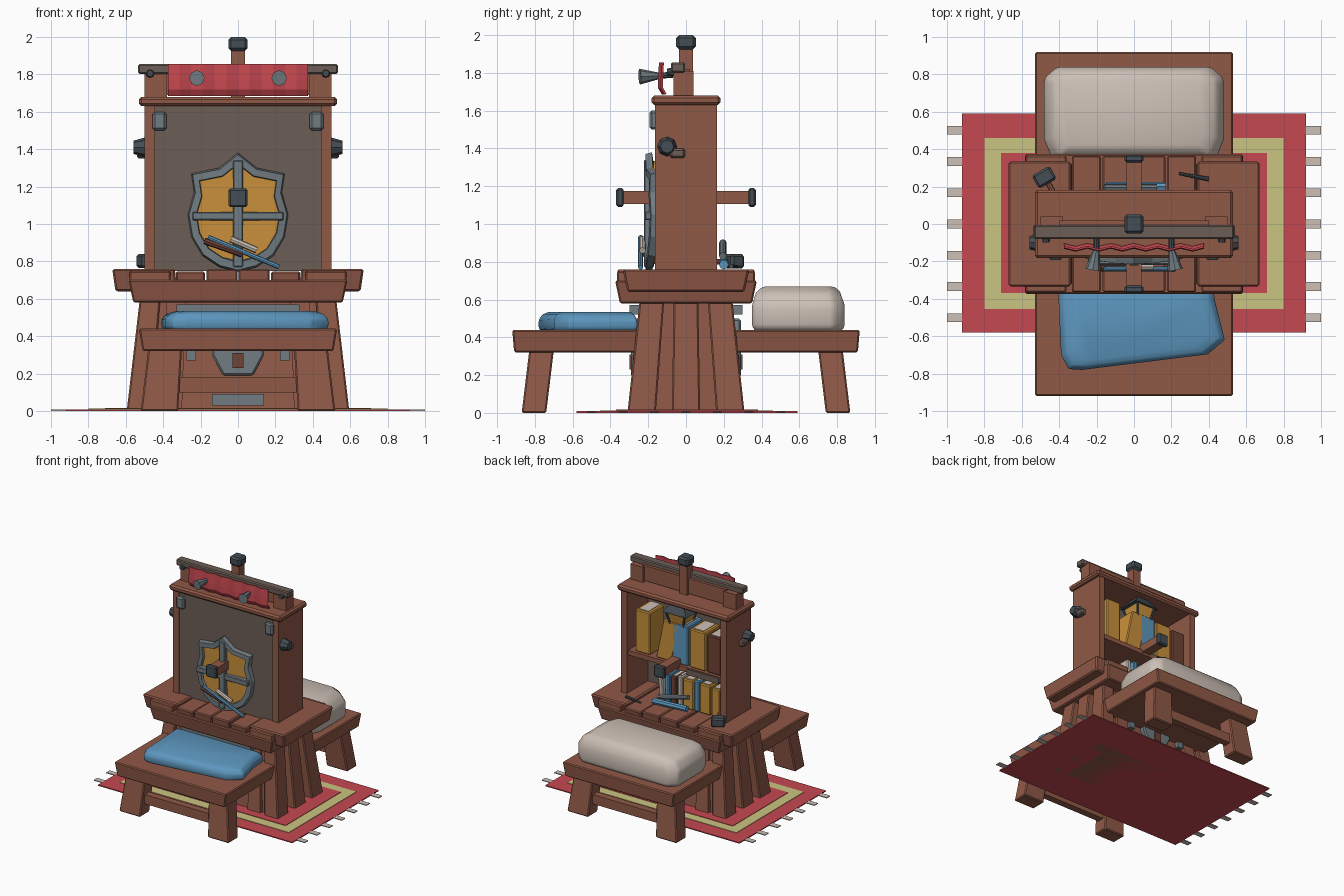
import bpy, bmesh, math
from mathutils import Vector

if "Cube" in bpy.data.objects:
    bpy.data.objects.remove(bpy.data.objects["Cube"])


def material(name, r, g, b):
    m = bpy.data.materials.new(name)
    m.use_nodes = True
    m.diffuse_color = (r, g, b, 1)
    m.node_tree.nodes["Principled BSDF"].inputs["Base Color"].default_value = (r, g, b, 1)
    return m


WOOD = material("red brown wood", .28, .1, .063)
DARK_WOOD = material("dark brown leather", .16, .055, .035)
BOARD = material("taupe board", .15, .114, .093)
STEEL = material("grey steel", .165, .2, .22)
IRON = material("dark iron", .058, .076, .089)
RED = material("red cloth", .56, .065, .08)
YELLOW = material("pale yellow cloth", .6, .55, .22)
BLUE = material("blue cloth", .11, .31, .52)
CREAM = material("cream linen", .61, .53, .47)
ORANGE = material("amber", .58, .28, .045)


def finish(name, bm, mat, bevel=0, segments=1, smooth=False):
    bmesh.ops.recalc_face_normals(bm, faces=bm.faces)
    mesh = bpy.data.meshes.new(name)
    bm.to_mesh(mesh)
    bm.free()
    mesh.materials.append(mat)
    ob = bpy.data.objects.new(name, mesh)
    bpy.context.collection.objects.link(ob)
    if bevel:
        mod = ob.modifiers.new("worn edges", "BEVEL")
        mod.width, mod.segments = bevel, segments
    for p in mesh.polygons:
        p.use_smooth = smooth
    return ob


def loft(name, loops, mat, closed=False, **style):
    """Skin a list of equal loops; cap the ends unless closed into a ring."""
    bm = bmesh.new()
    rows = [[bm.verts.new(p) for p in loop] for loop in loops]
    pairs = list(zip(rows, rows[1:])) + ([(rows[-1], rows[0])] if closed else [])
    n = len(rows[0])
    for a, b in pairs:
        for i in range(n):
            bm.faces.new((a[i], a[(i + 1) % n], b[(i + 1) % n], b[i]))
    if not closed:
        bm.faces.new(rows[0])
        bm.faces.new(rows[-1])
    return finish(name, bm, mat, **style)


def rect(cx, cy, z, w, d):
    return [(cx + i * w / 2, cy + j * d / 2, z) for i, j in ((-1, -1), (1, -1), (1, 1), (-1, 1))]


def taper(name, low, high, mat, **style):
    return loft(name, [rect(*low), rect(*high)], mat, **style)


def box(name, x, y, z, mat, **style):
    """Block from ranges along each axis."""
    base = (sum(x) / 2, sum(y) / 2)
    size = (x[1] - x[0], y[1] - y[0])
    return taper(name, (*base, z[0], *size), (*base, z[1], *size), mat, **style)


def rod(name, start, end, r1, r2, mat, sides=8):
    a, b = Vector(start), Vector(end)
    bm = bmesh.new()
    bmesh.ops.create_cone(bm, cap_ends=True, segments=sides, radius1=r1, radius2=r2, depth=(b - a).length)
    ob = finish(name, bm, mat)
    ob.location = (a + b) / 2
    ob.rotation_euler = (b - a).to_track_quat("Z", "Y").to_euler()
    return ob


def half(w):
    return (-w, w)


# Rug with yellow border and fringes
box("rug", half(.92), (-.58, .59), (0, .009), RED)
box("rug_border", half(.8), (-.455, .46), (.004, .013), YELLOW)
box("rug_centre", half(.71), (-.37, .38), (.008, .017), RED)
for side in (-1, 1):
    for i in range(7):
        y = (i - 3) * .167
        box("rug_fringe", sorted((side * .91, side)), (y - .023, y + .023), (.001, .008), CREAM)

# Front and back benches
for s in (-1, 1):
    taper("bench_seat", (0, s * .57, .32, 1.02, .68), (0, s * .57, .44, 1.06, .7), WOOD, bevel=.008)
    for side in (-1, 1):
        taper("bench_leg", (side * .42, s * .805, 0, .2, .13), (side * .39, s * .765, .33, .18, .13), WOOD, bevel=.008)
    box("bench_stretcher", half(.35), (s * .79 - .03, s * .79 + .03), (.1, .18), WOOD)

# Table pedestal, splayed legs and steel fittings
taper("pedestal", (0, 0, 0, .94, .54), (0, 0, .6, .86, .44), WOOD)
for side in (-1, 1):
    for j in (-1, 0, 1):
        taper("table_leg", (side * .53, j * .235, 0, .13, .15), (side * .47, j * .18, .6, .11, .13), WOOD, bevel=.008)
    taper("inner_leg", (side * .36, 0, 0, .12, .6), (side * .33, 0, .6, .1, .48), WOOD)
for s in (-1, 1):
    crest = [(-.14, .3), (-.08, .19), (.08, .19), (.14, .3), (.11, .5), (-.11, .5)]
    loft("pedestal_crest", [[(x, s * y, z) for x, z in crest] for y in (.22, .29)], STEEL, bevel=.01)
    box("crest_boss", half(.03), sorted((s * .27, s * .3)), (.23, .31), DARK_WOOD)
    box("steel_band", half(.33), sorted((s * .2, s * .3)), (.52, .57), STEEL)
    box("foot_plate", half(.14), sorted((s * .24, s * .3)), (.03, .09), STEEL)
    for side in (-1, 1):
        x = side * .25
        box("corner_stud", (x - .025, x + .025), sorted((s * .22, s * .28)), (.27, .33), STEEL)

# Layered table top of separate planks
taper("table_apron", (0, 0, .58, 1.12, .7), (0, 0, .7, 1.17, .75), WOOD, bevel=.008)
for side in (-1, 1):
    taper("end_planks", (side * .49, 0, .64, .33, .62), (side * .505, 0, .76, .335, .67), WOOD, bevel=.01)
    box("end_trim", sorted((side * .36, side * .58)), half(.365), (.69, .75), WOOD, bevel=.008)
    for k in (0, 1):
        cx = side * (.085 + k * .17)
        w = .165 - k * .01
        taper("middle_plank", (cx, 0, .69, w, .71), (cx, 0, .758 - k * .012, w, .73), WOOD, bevel=.008)

# Cabinet, open at the back
for side in (-1, 1):
    box("cabinet_side", sorted((side * .445, side * .5)), (-.165, .165), (.75, 1.64), WOOD)
box("cabinet_front", half(.45), (-.155, -.12), (.75, 1.64), BOARD)
box("cabinet_cap", half(.53), half(.183), (1.63, 1.68), WOOD, bevel=.014)
box("shelf", half(.45), (-.13, .15), (1.085, 1.125), WOOD)
box("shelf_plaque", (-.42, -.12), (.14, .163), (1.07, 1.12), BOARD)
for side in (-1, 1):
    x = side * .42
    box("corner_plate", (x - .037, x + .037), (-.193, -.15), (1.5, 1.6), STEEL, bevel=.012)
    rod("side_knob", (side * .49, -.1, 1.41), (side * .56, -.1, 1.41), .055, .035, IRON)
    box("side_peg", sorted((side * .49, side * .54)), (-.085, -.005), (1.35, 1.4), BOARD, bevel=.01)

# Books on both shelves: centre, width, height, colour, lean
upper = [(.32, .14, .36, ORANGE, 0), (.12, .15, .34, ORANGE, -.07), (-.035, .15, .34, BLUE, 0),
         (-.2, .15, .33, ORANGE, 0), (-.355, .13, .32, DARK_WOOD, 0)]
lower = [(.14, .04, .24, CREAM, .02), (.09, .04, .25, BLUE, 0), (.03, .05, .24, DARK_WOOD, 0),
         (-.03, .04, .26, CREAM, 0), (-.11, .1, .25, ORANGE, 0), (-.19, .045, .26, BLUE, 0),
         (-.27, .1, .25, ORANGE, 0), (-.37, .08, .24, ORANGE, 0)]
for base, row in ((1.125, upper), (.76, lower)):
    for x, w, h, mat, lean in row:
        taper("book", (x, .03, base, w, .2), (x + lean, .03, base + h, w, .2), mat, bevel=.008)
        box("book_pages", (x + lean - w * .3, x + lean + w * .3), (-.05, .11), (base + h - .01, base + h + .004), CREAM)

# Lantern hanging under the cap
taper("lantern_glass", (0, .06, 1.37, .09, .09), (0, .06, 1.56, .17, .17), ORANGE)
taper("lantern_hood", (0, .06, 1.55, .23, .2), (0, .06, 1.63, .1, .1), IRON)
box("lantern_base", half(.055), (.005, .115), (1.35, 1.38), IRON)
for i in (-1, 1):
    for j in (-1, 1):
        rod("lantern_bar", (i * .047, .06 + j * .047, 1.37), (i * .088, .06 + j * .088, 1.56), .01, .01, IRON, 4)

# Shield on the front board
right = [(.1, 1.3), (.25, 1.27), (.235, 1.17), (.27, 1.05), (.25, .93), (.19, .83), (.1, .77)]
outline = [(0, 1.38)] + right + [(0, .745)] + [(-x, z) for x, z in reversed(right)]


def shield_loop(scale, y):
    return [(x * scale, y + .45 * (x * scale) ** 2, 1.05 + (z - 1.05) * scale) for x, z in outline]


loft("shield_rim", [shield_loop(1, -.18), shield_loop(.97, -.215), shield_loop(.83, -.215), shield_loop(.8, -.17)],
     STEEL, closed=True)
loft("shield_face", [shield_loop(.86, -.16), shield_loop(.86, -.192)], ORANGE)
box("shield_upright", half(.027), (-.222, -.17), (.77, 1.34), STEEL, bevel=.006)
box("shield_crossbar", half(.245), (-.218, -.165), (1.02, 1.065), STEEL, bevel=.006)

# Through beam with iron end caps
box("through_beam", half(.04), half(.35), (1.105, 1.175), WOOD)
for s in (-1, 1):
    box("beam_cap", half(.05), sorted((s * .33, s * .37)), (1.09, 1.19), IRON, bevel=.01)

# Sticks leaning on the shield
rod("brown_stick", (-.18, -.235, .91), (.02, -.235, .84), .018, .018, DARK_WOOD)
rod("blue_stick", (-.16, -.24, .93), (.22, -.24, .77), .013, .013, BLUE)
rod("cream_stick", (-.04, -.23, .92), (.1, -.23, .86), .018, .018, CREAM)

# Roof rail, post and hanging cloth
box("roof_post", half(.037), half(.037), (1.67, 1.93), WOOD)
box("post_cap", half(.052), half(.052), (1.925, 2), IRON, bevel=.015)
box("roof_rail", half(.535), (-.08, -.005), (1.803, 1.855), BOARD, bevel=.008)
box("rail_board", half(.4), (-.01, .02), (1.69, 1.82), WOOD)
for side in (-1, 1):
    box("rail_support", sorted((side * .38, side * .5)), (-.065, .04), (1.67, 1.81), WOOD)
    rod("rail_stud", (side * .47, -.06, 1.805), (side * .47, -.1, 1.805), .024, .018, IRON)
    rod("flared_peg", (side * .2, -.07, 1.79), (side * .2, -.14, 1.785), .016, .016, IRON)
    rod("flared_peg_head", (side * .2, -.13, 1.785), (side * .22, -.245, 1.78), .014, .042, STEEL)
bm = bmesh.new()
grid = []
for y, z in ((-.135, 1.855), (-.14, 1.77), (-.14, 1.72), (-.12, 1.685)):
    grid.append([bm.verts.new((i * .75 / 24 - .375, y + .008 * math.cos(i * math.pi / 2), z)) for i in range(25)])
for a, b in zip(grid, grid[1:]):
    for i in range(24):
        bm.faces.new((a[i], a[i + 1], b[i + 1], b[i]))
cloth = finish("hanging_cloth", bm, RED)
cloth.modifiers.new("thickness", "SOLIDIFY").thickness = .01

# Mallet, quill and scrolls on the table behind the cabinet
mallet = box("mallet_head", half(.055), half(.04), (.765, .84), IRON, bevel=.012)
mallet.location = (-.48, .25, 0)
mallet.rotation_euler.z = math.radians(30)
rod("mallet_handle", (-.46, .22, .8), (-.38, .08, .8), .015, .015, WOOD)
rod("quill", (.4, .24, .775), (.24, .27, .775), .012, .008, IRON)
rod("blue_scroll", (.17, .2, .785), (-.15, .2, .8), .025, .025, BLUE)
rod("grey_scroll", (.12, .195, .83), (-.16, .195, .9), .02, .02, STEEL)

# Cushions
cushion = [(-.48, .45), (-.44, .35), (.44, .35), (.48, .45), (.48, .78), (.41, .84), (-.41, .84), (-.48, .78)]


def inset(points, cx, cy, k):
    return [(cx + (x - cx) * k, cy + (y - cy) * k) for x, y in points]


def pillow(name, points, centre, levels, mat):
    loops = [[(x, y, z) for x, y in inset(points, *centre, k)] for k, z in levels]
    ob = loft(name, loops, mat, bevel=.02, segments=2, smooth=True)
    return ob


pillow("cream_cushion", cushion, (0, .6), [(.97, .435), (1, .47), (1, .57), (.92, .635), (.78, .67)], CREAM)
blue_outline = [(-.41, -.26), (-.39, -.7), (-.35, -.775), (-.28, -.78), (.39, -.7), (.485, -.62), (.43, -.4), (.42, -.26)]
pillow("blue_cushion", blue_outline, (.02, -.48), [(.97, .435), (1, .45), (1, .49), (.94, .52), (.82, .535)], BLUE)
